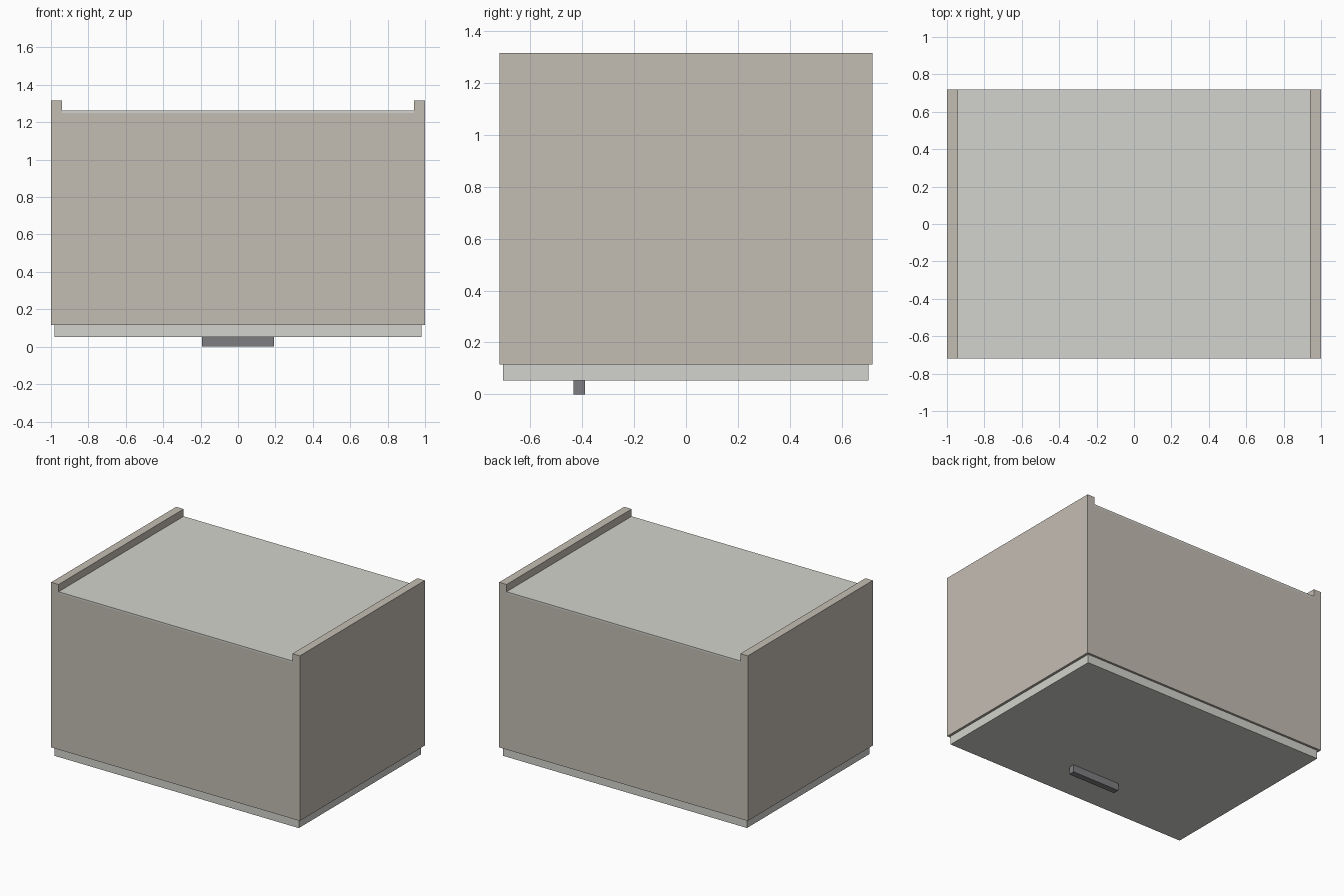
import bpy
import bmesh
from mathutils import Vector

if "Cube" in bpy.data.objects:
    bpy.data.objects.remove(bpy.data.objects["Cube"])


def material(name, rgb):
    m = bpy.data.materials.new(name)
    m.diffuse_color = (*rgb, 1)
    m.use_nodes = True
    m.node_tree.nodes["Principled BSDF"].inputs["Base Color"].default_value = m.diffuse_color
    return m


def board(name, x, y, z, mat):
    """Box spanning the given (min, max) ranges."""
    bm = bmesh.new()
    bmesh.ops.create_cube(bm, size=1)
    ranges = (x, y, z)
    size = Vector([b - a for a, b in ranges])
    centre = Vector([(a + b) / 2 for a, b in ranges])
    for v in bm.verts:
        v.co = Vector([c * s for c, s in zip(v.co, size)]) + centre
    mesh = bpy.data.meshes.new(name)
    bm.to_mesh(mesh)
    bm.free()
    mesh.materials.append(mat)
    obj = bpy.data.objects.new(name, mesh)
    bpy.context.collection.objects.link(obj)
    return obj


carcass = material("carcass_board", (0.55, 0.51, 0.45))
panel = material("pale_panel", (0.65, 0.65, 0.61))
metal = material("dark_metal", (0.21, 0.21, 0.22))

W, D, T = 1.0, 0.718, 0.06      # half width, half depth, board thickness
Z0, Z1, ZB = 0.115, 1.25, 1.262  # carcass bottom, back panel underside and top
inner = W - T

# Paired carcass boards: long sides rise past the back panel
for s, side in ((-1, "left"), (1, "right")):
    board(f"side_board_{side}", sorted((s * inner, s * W)), (-D, D), (Z0, 1.315), carcass)
for s, end in ((-1, "front"), (1, "rear")):
    board(f"end_board_{end}", (-inner, inner), sorted((s * (D - T), s * D)), (Z0, Z1), carcass)

# Thin back panel set between the sides
board("back_panel", (-inner, inner), (-D, D), (Z1, ZB), panel)

# Door, slightly smaller than the carcass, with its bar handle underneath
board("door", (-0.982, 0.982), (-0.704, 0.702), (0.053, Z0), panel)
board("handle", (-0.192, 0.192), (-0.433, -0.389), (0, 0.053), metal)
